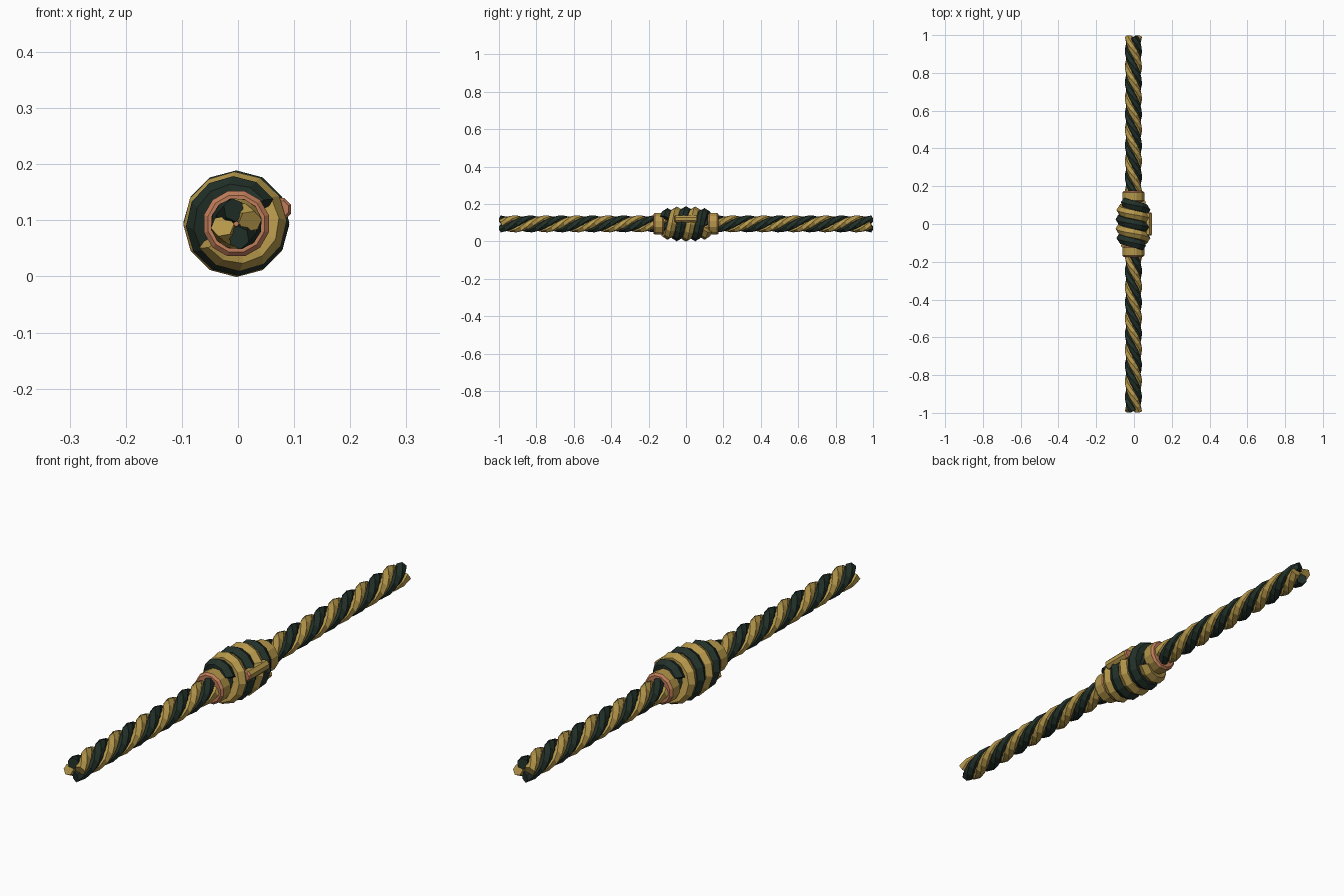
import bpy, bmesh, math
from mathutils import Vector

cube = bpy.data.objects.get("Cube")
if cube:
    bpy.data.objects.remove(cube)

AXIS = Vector((-0.003, 0, 0.094))


def material(name, rgb):
    m = bpy.data.materials.new(name)
    m.use_nodes = True
    m.diffuse_color = (*rgb, 1)
    m.node_tree.nodes["Principled BSDF"].inputs["Base Color"].default_value = (*rgb, 1)
    return m


GOLD = material("gold fibre", (0.46, 0.31, 0.07))
DARK = material("dark green fibre", (0.016, 0.03, 0.022))
COPPER = material("copper", (0.52, 0.2, 0.1))


def finish(name, bm, mats):
    bmesh.ops.recalc_face_normals(bm, faces=bm.faces)
    mesh = bpy.data.meshes.new(name)
    bm.to_mesh(mesh)
    bm.free()
    for m in mats:
        mesh.materials.append(m)
    obj = bpy.data.objects.new(name, mesh)
    bpy.context.collection.objects.link(obj)
    return obj


def helix_tube(name, mat, half, pitch, phase, offset, thick, sides, per_turn):
    """Sweep a polygon along a helix around y; offset is a function of y."""
    def point(y):
        a = phase + math.tau * y / pitch
        r = offset(y)
        return AXIS + Vector((r * math.cos(a), y, r * math.sin(a)))

    bm = bmesh.new()
    steps = round(2 * half / pitch * per_turn)
    rings = []
    for i in range(steps + 1):
        y = -half + 2 * half * i / steps
        p = point(y)
        tangent = (point(y + 0.001) - point(y - 0.001)).normalized()
        out = p - AXIS
        out.y = 0
        out = (out - tangent * out.dot(tangent)).normalized()
        side = tangent.cross(out)
        rings.append([bm.verts.new(p + thick * (math.cos(t) * out + math.sin(t) * side))
                      for t in (math.tau * k / sides for k in range(sides))])
    for a, b in zip(rings, rings[1:]):
        for k in range(sides):
            n = (k + 1) % sides
            bm.faces.new((a[k], a[n], b[n], b[k]))
    bm.faces.new(rings[0])
    bm.faces.new(rings[-1])
    return finish(name, bm, [mat])


def lathe(name, profile, sides, centre):
    """Turned part around y, closed profile of (radius, y); ends are copper."""
    bm = bmesh.new()
    rings = []
    for r, y in profile:
        rings.append([bm.verts.new(centre + Vector((r * math.cos(t), y, r * math.sin(t))))
                      for t in (math.tau * (k + 0.5) / sides for k in range(sides))])
    for a, b in zip(rings, rings[1:]):
        for k in range(sides):
            n = (k + 1) % sides
            bm.faces.new((a[k], a[n], b[n], b[k]))
    bm.faces.new(rings[0])
    bm.faces.new(rings[-1])
    bm.normal_update()
    for f in bm.faces:
        f.material_index = 1 if abs(f.normal.y) > 0.4 else 0
    return finish(name, bm, [GOLD, COPPER])


# Four twisted strands of the long rope
for i in range(4):
    helix_tube(f"rope_strand_{i + 1}", GOLD if i % 2 == 0 else DARK, 0.991, 1 / 3,
               i * math.pi / 2, lambda y: 0.025, 0.021, 6, 12)


# Bulging wrapped knot in the middle
def bulge(y):
    return 0.042 + 0.026 * math.sqrt(max(0, 1 - (y / 0.125) ** 2))


for name, mat, phase in (("knot_wrap_dark", DARK, math.pi / 2),
                         ("knot_wrap_gold", GOLD, -math.pi / 2)):
    helix_tube(name, mat, 0.115, 0.1, phase, bulge, 0.027, 6, 12)

# Collars on both sides of the knot
for name, s in (("front_collar", -1), ("back_collar", 1)):
    lathe(name, [(0.052, -0.029), (0.06, -0.021), (0.06, 0.021), (0.052, 0.029)],
          12, AXIS + Vector((0, s * 0.146, 0)))

# Small toggle pin on the left side of the knot
lathe("toggle_pin", [(0.016, -0.062), (0.021, -0.056), (0.021, 0.056), (0.016, 0.062)],
      8, Vector((0.075, 0, 0.12)))
